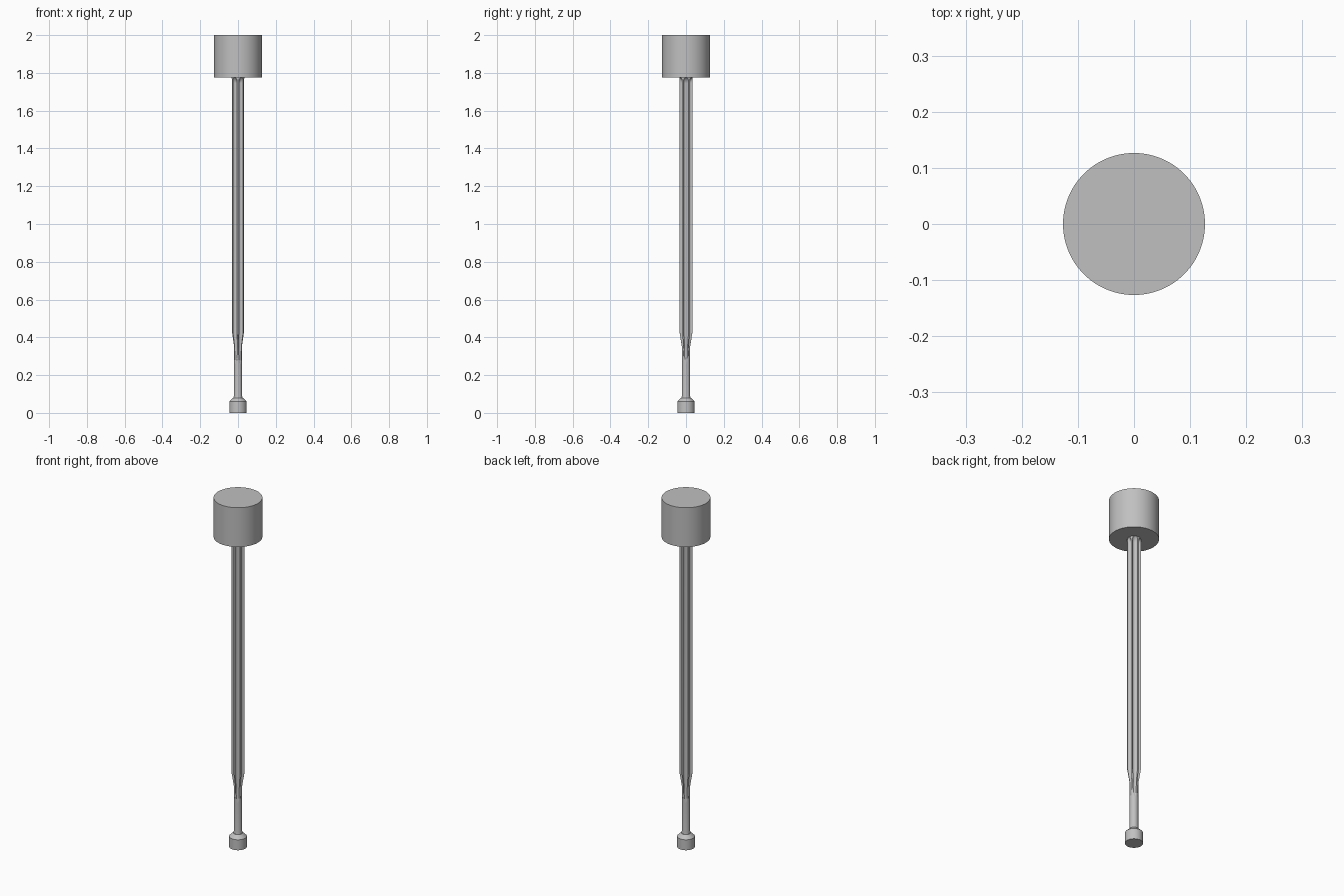
import bpy, bmesh, math
from math import sin, cos, pi

cube = bpy.data.objects.get("Cube")
if cube:
    bpy.data.objects.remove(cube, do_unlink=True)

grey = bpy.data.materials.new("metal grey")
grey.use_nodes = True
colour = (0.53, 0.53, 0.53, 1)
grey.diffuse_color = colour
grey.node_tree.nodes["Principled BSDF"].inputs["Base Color"].default_value = colour


def loft(name, rings):
    """Skin a stack of equal-length closed rings and cap both ends."""
    bm = bmesh.new()
    loops = [[bm.verts.new(p) for p in ring] for ring in rings]
    for a, b in zip(loops, loops[1:]):
        for i in range(len(a)):
            j = (i + 1) % len(a)
            bm.faces.new((a[i], a[j], b[j], b[i]))
    bm.faces.new(loops[0][::-1])
    bm.faces.new(loops[-1])
    mesh = bpy.data.meshes.new(name)
    bm.to_mesh(mesh)
    bm.free()
    mesh.materials.append(grey)
    obj = bpy.data.objects.new(name, mesh)
    bpy.context.collection.objects.link(obj)
    bpy.ops.object.select_all(action='DESELECT')
    obj.select_set(True)
    bpy.context.view_layer.objects.active = obj
    bpy.ops.object.shade_smooth_by_angle(angle=math.radians(30))
    return obj


def turned(name, profile, sides):
    """Round part from (radius, height) pairs."""
    turns = [2 * pi * i / sides for i in range(sides)]
    return loft(name, [[(r * cos(a), r * sin(a), z) for a in turns] for r, z in profile])


FLUTES, GROOVE = 6, 0.0135


def fluted_ring(z, radius, floor):
    """Circle with round grooves, the first one facing +x."""
    c = floor + GROOVE
    edge = math.acos((c * c + radius * radius - GROOVE ** 2) / (2 * c * radius))
    sweep = math.atan2(radius * sin(edge), c - radius * cos(edge))
    pitch = 2 * pi / FLUTES
    section = []
    for k in range(-5, 6):          # groove arc
        phi = sweep * k / 5
        section.append((c - GROOVE * cos(phi), GROOVE * sin(phi)))
    for k in range(1, 5):           # outer land
        a = edge + (pitch - 2 * edge) * k / 5
        section.append((radius * cos(a), radius * sin(a)))
    ring = []
    for n in range(FLUTES):
        s, t = sin(n * pitch), cos(n * pitch)
        ring += [(x * t - y * s, x * s + y * t, z) for x, y in section]
    return ring


NECK, SHAFT, FLOOR = 0.022, 0.0345, 0.0175

# Head, foot and plain neck
turned("head", [(0.1265, 1.775), (0.1265, 2.0)], 96)
turned("foot", [(0.046, 0), (0.046, 0.06), (0.026, 0.08)], 48)
turned("neck", [(0.024, 0.075), (NECK, 0.09), (NECK, 0.262)], 48)

# Fluted shaft: grooves run out into the neck below and under the head above
rings = []
for i in range(7):
    t = i / 6
    rings.append(fluted_ring(0.26 + 0.09 * t, NECK, FLOOR + (NECK * 0.998 - FLOOR) * (1 - t) ** 2))
rings.append(fluted_ring(0.43, SHAFT, FLOOR))
for i in range(6):
    t = i / 5
    rings.append(fluted_ring(1.745 + 0.031 * t, SHAFT, FLOOR + (SHAFT * 0.998 - FLOOR) * t ** 2))
loft("fluted_shaft", rings)
